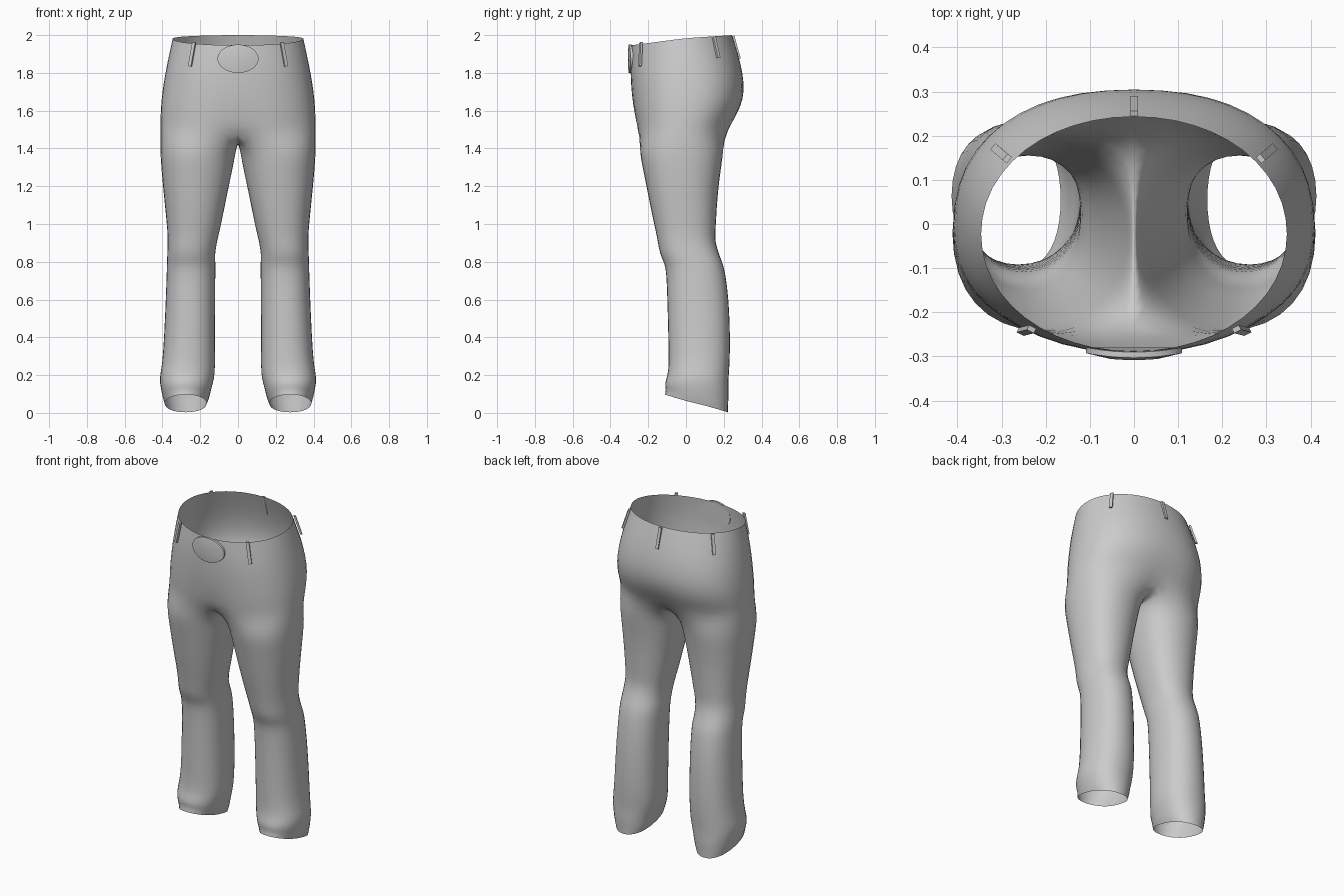
import bpy, bmesh
from math import sin, cos, pi, radians
from mathutils import Vector

if "Cube" in bpy.data.objects:
    bpy.data.objects.remove(bpy.data.objects["Cube"])

OUT, INN = 13, 5   # points on the outer arc / on the inner thigh arc


def spow(v, e):
    return (abs(v) ** e) * (1 if v >= 0 else -1)


def finish(name, bm, angle=60):
    bmesh.ops.recalc_face_normals(bm, faces=bm.faces)
    me = bpy.data.meshes.new(name)
    bm.to_mesh(me)
    bm.free()
    ob = bpy.data.objects.new(name, me)
    bpy.context.collection.objects.link(ob)
    bpy.ops.object.select_all(action='DESELECT')
    ob.select_set(True)
    bpy.context.view_layer.objects.active = ob
    bpy.ops.object.shade_smooth_by_angle(angle=radians(angle))
    return ob


# Leg sections: z, inner x, outer x, front y, back y, front-to-back tilt
LEG = [
    (0.050, .165, .390, -.115, .225, .048),
    (0.085, .150, .402, -.108, .226, .042),
    (0.125, .142, .410, -.118, .230, .030),
    (0.180, .124, .421, -.100, .226, .020),
    (0.250, .120, .404, -.094, .234, .010),
    (0.400, .120, .394, -.097, .238, 0),
    (0.600, .120, .385, -.102, .230, 0),
    (0.740, .119, .380, -.107, .212, 0),
    (0.790, .118, .379, -.116, .198, 0),
    (0.840, .122, .377, -.142, .178, 0),
    (0.910, .110, .374, -.153, .156, 0),
    (0.970, .094, .377, -.165, .160, 0),
    (1.080, .072, .388, -.190, .166, 0),
    (1.200, .047, .401, -.213, .176, 0),
    (1.310, .024, .411, -.236, .192, 0),
    (1.390, .009, .416, -.252, .203, 0),
]
# Pelvis sections: z, half width, front y, back y, roundness, rim tilt, centre groove
PELVIS = [
    (1.490, .415, -.268, .232, 2.35, 0, .90),
    (1.550, .414, -.276, .262, 2.35, 0, .95),
    (1.620, .412, -.284, .295, 2.35, 0, .985),
    (1.700, .404, -.291, .312, 2.30, 0, 1),
    (1.790, .390, -.296, .304, 2.25, .2, 1),
    (1.880, .372, -.297, .282, 2.15, .5, 1),
    (1.984, .350, -.291, .246, 2.05, 1, 1),
]


def leg_ring(z, xi, xo, yf, yb, tilt):
    cx, rx, cy, ry = (xi + xo) / 2, (xo - xi) / 2, (yf + yb) / 2, (yb - yf) / 2
    angs = [radians(-135 + 270 * i / (OUT - 1)) for i in range(OUT)]
    angs += [radians(135 + 90 * (i + 1) / (INN + 1)) for i in range(INN)]
    e = 2 / 2.25
    return [(cx + rx * spow(cos(a), e), cy + ry * spow(sin(a), e), z - tilt * sin(a))
            for a in angs]


def pelvis_ring(z, w, yf, yb, n, tilt, groove):
    cy, ry = (yf + yb) / 2, (yb - yf) / 2
    pts = []
    for i in range(OUT):
        a = -pi / 2 + pi * i / (OUT - 1)
        x = 0 if i in (0, OUT - 1) else w * spow(cos(a), 2 / n)
        y = cy + ry * spow(sin(a), 2 / n)
        if x == 0:
            y *= groove
        pts.append((x, y, z + tilt * (.016 * y / .246 if y > 0 else .038 * y / .29)))
    return pts


# Trousers: one half built from rings, then mirrored
bm = bmesh.new()
legs = [[bm.verts.new(p) for p in leg_ring(*s)] for s in LEG]
tops = [[bm.verts.new(p) for p in pelvis_ring(*s)] for s in PELVIS]
# crotch line running under the body from back to front
back, front = tops[0][-1].co.copy(), tops[0][0].co.copy()
crotch = []
for i in range(INN):
    u = (i + 1) / (INN + 1)
    p = back.lerp(front, u)
    crotch.append(bm.verts.new((0, p.y, 1.435 + .055 * abs(2 * u - 1) ** 2.5)))
legs.append(tops[0] + crotch)
for a, b in zip(legs, legs[1:]):
    n = len(a)
    for i in range(n):
        j = (i + 1) % n
        bm.faces.new((a[i], a[j], b[j], b[i]))
for a, b in zip(tops, tops[1:]):
    for i in range(OUT - 1):
        bm.faces.new((a[i], a[i + 1], b[i + 1], b[i]))
trousers = finish("trousers", bm, 80)
mir = trousers.modifiers.new("mirror", 'MIRROR')
mir.use_clip = True
sub = trousers.modifiers.new("smooth", 'SUBSURF')
sub.levels = sub.render_levels = 1
# modifier order: mirror and subdivision before any shading modifier
for k, m in enumerate(("mirror", "smooth")):
    trousers.modifiers.move(trousers.modifiers.find(m), k)


# Belt loops: thin straps lying along the waist
def belt_loop(name, low, high, outward):
    low, high = Vector(low), Vector(high)
    up = (high - low).normalized()
    out = Vector(outward).normalized()
    side = up.cross(out).normalized()
    bm = bmesh.new()
    bmesh.ops.create_cube(bm, size=1)
    for v in bm.verts:
        c = v.co.copy()
        v.co = (low + high) / 2 + side * c.x * .018 + out * c.y * .012 + up * c.z * (high - low).length
    finish(name, bm, 30)


for s, tag in ((1, "left"), (-1, "right")):
    belt_loop("front_belt_loop_" + tag, (s * .255, -.244, 1.835), (s * .232, -.238, 1.962), (s * .5, -1, 0))
    belt_loop("back_belt_loop_" + tag, (s * .315, .172, 1.880), (s * .287, .148, 1.993), (s, .8, 0))
belt_loop("back_belt_loop_centre", (0, .284, 1.875), (0, .250, 1.996), (0, 1, .25))

# Buckle: oval plate, slightly curved around the waist
bm = bmesh.new()
N = 32
rings = []
for y, k in ((-.290, 1), (-.303, 1), (-.308, .5)):
    rings.append([bm.verts.new((.109 * k * cos(2 * pi * i / N),
                                y + .9 * (.109 * k * cos(2 * pi * i / N)) ** 2,
                                1.875 + .075 * k * sin(2 * pi * i / N))) for i in range(N)])
for a, b in zip(rings, rings[1:]):
    for i in range(N):
        bm.faces.new((a[i], a[(i + 1) % N], b[(i + 1) % N], b[i]))
bm.faces.new(rings[0])
bm.faces.new(rings[-1])
finish("buckle", bm, 35)
